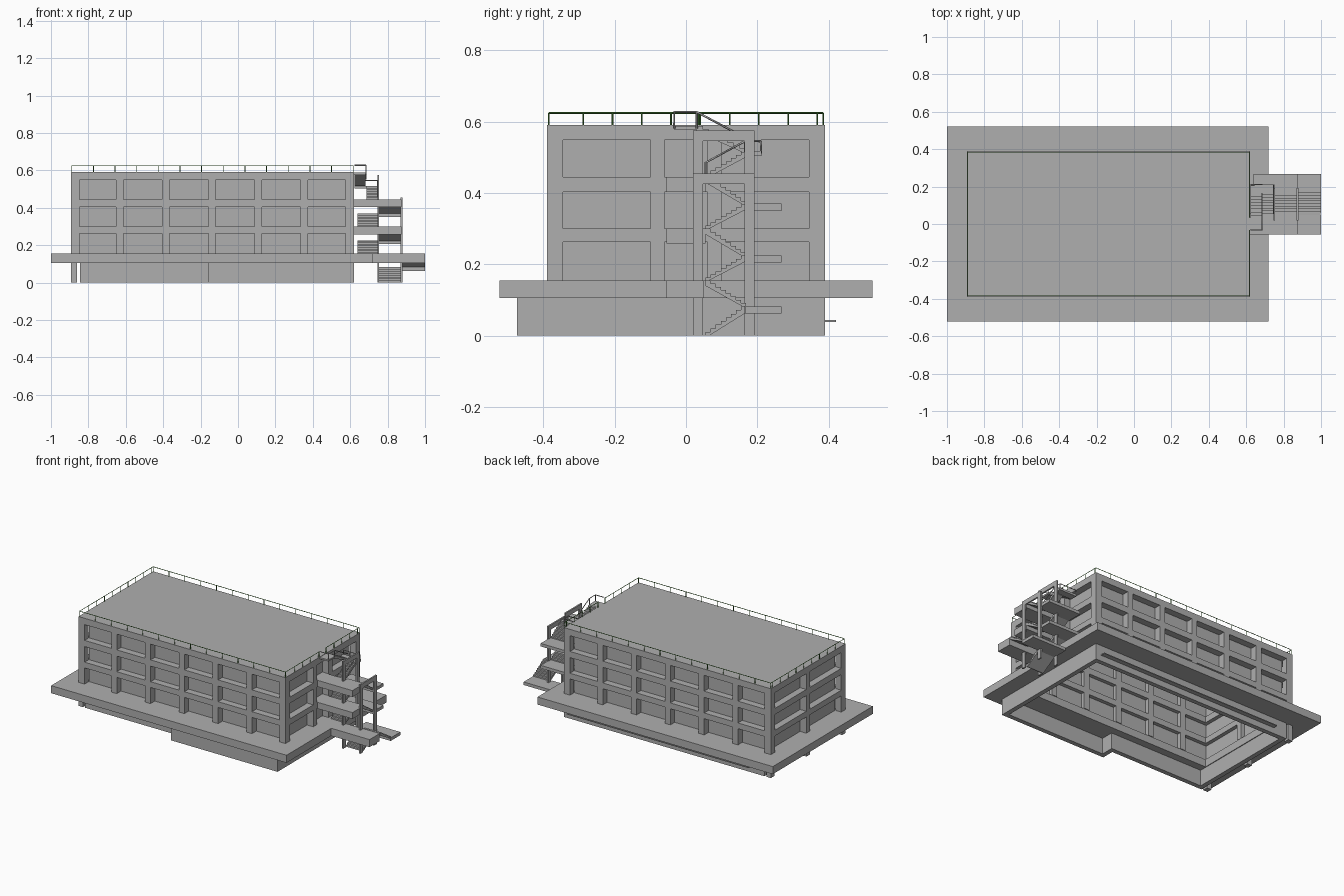
import bpy, bmesh
from mathutils import Vector

if "Cube" in bpy.data.objects:
    bpy.data.objects.remove(bpy.data.objects["Cube"])


def mat(name, c):
    m = bpy.data.materials.new(name)
    m.diffuse_color = (*c, 1)
    m.use_nodes = True
    m.node_tree.nodes["Principled BSDF"].inputs["Base Color"].default_value = m.diffuse_color
    return m


CONCRETE = mat("concrete grey", (0.43, 0.43, 0.43))
GREEN = mat("railing green", (0.07, 0.25, 0.04))


def add_box(bm, x0, x1, y0, y1, z0, z1):
    r = bmesh.ops.create_cube(bm, size=1)
    for v in r["verts"]:
        v.co = Vector(((x0 + x1) / 2 + v.co.x * (x1 - x0),
                       (y0 + y1) / 2 + v.co.y * (y1 - y0),
                       (z0 + z1) / 2 + v.co.z * (z1 - z0)))


def finish(name, bm, m=CONCRETE):
    bmesh.ops.recalc_face_normals(bm, faces=bm.faces)
    me = bpy.data.meshes.new(name)
    bm.to_mesh(me)
    bm.free()
    me.materials.append(m)
    ob = bpy.data.objects.new(name, me)
    bpy.context.collection.objects.link(ob)
    return ob


def boxes(name, items, m=CONCRETE):
    bm = bmesh.new()
    for b in items:
        add_box(bm, *b)
    return finish(name, bm, m)


def bars(name, paths, r, m):
    cu = bpy.data.curves.new(name, 'CURVE')
    cu.dimensions = '3D'
    cu.bevel_depth = r
    cu.bevel_resolution = 0
    cu.use_fill_caps = True
    for p in paths:
        s = cu.splines.new('POLY')
        s.points.add(len(p) - 1)
        for pt, co in zip(s.points, p):
            pt.co = (*co, 1)
    cu.materials.append(m)
    ob = bpy.data.objects.new(name, cu)
    bpy.context.collection.objects.link(ob)


X0, X1, Y = -0.893, 0.62, 0.39
Z0, ZT = 0.155, 0.587
BANDS = [(0.262, 0.30), (0.403, 0.444), (0.548, ZT)]


# Facade: deep grid of pillars and bands around a recessed panel
def facade(name, windows, place, ends):
    edges = [ends[0]] + [e for w in windows for e in w] + [ends[1]]
    items = []
    for a, b in zip(edges[::2], edges[1::2]):
        items.append(place(a, b, 0, 0.045) + (Z0, ZT))
        items.append(place(max(a, ends[0] + .06), min(b, ends[1] - .06), .06, .085) + (Z0, ZT)
                     if b - a > 0 and ends[0] < a and b < ends[1]
                     else place(a, b, 0, 0.045) + (Z0, ZT))
    items = list(dict.fromkeys(items))
    for a, b in windows:
        for z0, z1 in BANDS:
            items.append(place(a, b, 0, 0.045) + (z0, z1))
            lo, hi = max(a, ends[0] + .06), min(b, ends[1] - .06)
            items.append(place(lo, hi, 0.06, 0.085) + (z0, z1))
    items.append(place(ends[0] + .045, ends[1] - .045, 0.045, 0.06) + (Z0, ZT))
    boxes(name, items)


long_w = [(-0.86 + i * 0.247, -0.653 + i * 0.247) for i in range(6)]
facade("front_facade", long_w, lambda a, b, d, e: (a, b, -Y + d, -Y + e), (X0, X1))
facade("back_facade", long_w, lambda a, b, d, e: (a, b, Y - e, Y - d), (X0, X1))
facade("left_facade", [(-.35, -.02), (.02, .35)],
       lambda a, b, d, e: (X0 + d, X0 + e, a, b), (-Y, Y))
facade("right_facade", [(-.35, -.10), (-.06, .06), (.10, .35)],
       lambda a, b, d, e: (X1 - e, X1 - d, a, b), (-Y, Y))
boxes("roof", [(X0, X1, -Y, Y, 0.575, 0.59)])

# Deck around the building, open in the middle
boxes("deck", [(-1, .72, -.522, -.31, .105, .155), (-1, .72, .31, .522, .105, .155),
               (-1, -.81, -.31, .31, .105, .155), (.54, .72, -.31, .31, .105, .155),
               (.72, 1, -.055, .05, .105, .155)])

# Foundation walls with a stepped front, free posts on the left, back shelf
boxes("foundation", [(-.16, X1, -.473, -.443, 0, .105), (-.16, -.13, -.473, -.36, 0, .105),
                     (-.845, -.13, -.39, -.36, 0, .105), (-.845, X1, .36, .39, 0, .105),
                     (.59, X1, -.473, .39, 0, .105), (-.845, -.815, -.39, .39, 0, .105)])
boxes("left_posts", [(X0, -.86, y - .018, y + .018, 0, .105) for y in (-.372, 0, .372)])
boxes("back_shelf", [(-.75, .58, .39, .42, .039, .044)])


# Stair flight: saw-tooth profile extruded across x
def flight(name, x0, x1, ya, za, yb, zb, n=8):
    dy, dz = (yb - ya) / n, (zb - za) / n
    prof = [(ya, za)]
    for i in range(n):
        prof += [(ya + i * dy, za + (i + 1) * dz), (ya + (i + 1) * dy, za + (i + 1) * dz)]
    prof += [(yb, zb - 1.7 * dz), (ya + dy * .7, za)]
    bm = bmesh.new()
    f = bm.faces.new([bm.verts.new((x0, y, z)) for y, z in prof])
    r = bmesh.ops.extrude_face_region(bm, geom=[f])
    bmesh.ops.translate(bm, vec=(x1 - x0, 0, 0),
                        verts=[g for g in r["geom"] if isinstance(g, bmesh.types.BMVert)])
    finish(name, bm)


YA, YB = 0.055, 0.168
flight("flight_ground_up", .75, .872, YA, 0, YB, .082)
flight("flight_ground_back", .878, 1, YB, .082, YA, .155)
landings = [(.75, 1, .165, .267, .062, .082)]
for k in range(2):
    z = .155 + k * .145
    flight("flight_up_%d" % k, .64, .747, YA, z, YB, z + .068)
    flight("flight_back_%d" % k, .753, .872, YB, z + .068, YA, z + .145)
    landings.append((.64, .875, .165, .267, z + .05, z + .07))
    landings.append((.60, .875, -.055, .055, z + .103, z + .145))
flight("flight_top_up", .687, .747, YA, .445, YB, .515)
flight("flight_top_back", .622, .683, YB, .515, .03, .587)
landings += [(.622, .75, .165, .212, .503, .517), (.61, .685, -.033, .035, .578, .588)]
boxes("stair_landings", landings)


# Stair support frames: two posts and a top beam
def frame(x, zt):
    return [(x - .005, x + .005, .02, .048, 0, zt), (x - .005, x + .005, .164, .192, 0, zt),
            (x - .005, x + .005, .048, .164, zt - .03, zt)]


boxes("stair_frames", frame(.75, .575) + frame(.875, .455))

# Handrails of the top stair
H = .04
bars("stair_handrails", [
    [(.685, -.033, .58), (.685, -.033, .627), (.685, .03, .627), (.685, .165, .515 + H)],
    [(.685, .03, .58), (.685, .03, .627)],
    [(.622, -.033, .627), (.685, -.033, .627)],
    [(.745, .055, .445), (.745, .055, .485), (.745, .165, .545), (.745, .21, .545),
     (.622, .21, .545)],
    [(.745, .165, .51), (.745, .165, .545)], [(.745, .21, .51), (.745, .21, .545)],
    [(.625, .21, .51), (.625, .21, .545)], [(.685, .1, .55), (.685, .1, .575)],
], .003, CONCRETE)

# Roof railing with a gap at the stair
xa, xb, yr, zr = X0 + .004, X1 - .004, .384, .624
paths = [[(xb, -.033, zr), (xb, -yr, zr), (xa, -yr, zr), (xa, yr, zr), (xb, yr, zr), (xb, .035, zr)]]
posts = []
for i in range(14):
    x = xa + (xb - xa) * i / 13
    posts += [(x, -yr), (x, yr)]
for i in range(1, 10):
    y = -.37 + i * .082
    posts.append((xa, y))
    if not -.03 < y < .035:
        posts.append((xb, y))
posts += [(xb, -.033), (xb, .035)]
paths += [[(x, y, .585), (x, y, zr)] for x, y in posts]
bars("roof_railing", paths, .0022, GREEN)
